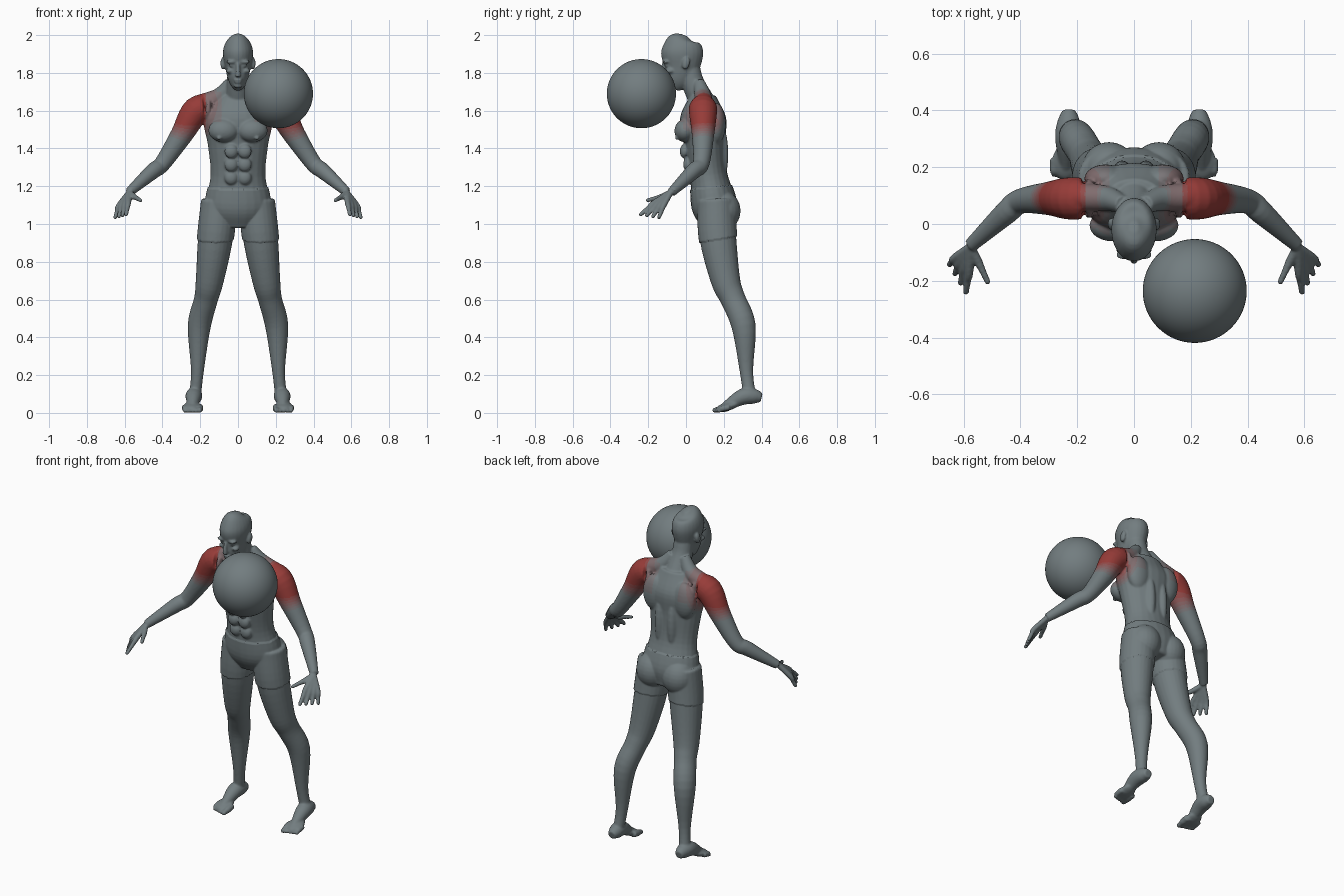
import bpy, bmesh, math
from mathutils import Vector, Matrix

cube = bpy.data.objects.get("Cube")
if cube:
    bpy.data.objects.remove(cube, do_unlink=True)


def material(name, colour):
    mat = bpy.data.materials.new(name)
    mat.use_nodes = True
    mat.diffuse_color = (*colour, 1)
    shader = mat.node_tree.nodes["Principled BSDF"]
    shader.inputs["Base Color"].default_value = (*colour, 1)
    return mat


# Grey body colour, blended in steps to the shoulder red
GREY, RED = Vector((.17, .205, .215)), Vector((.31, .045, .04))
STEPS = 6
grey = material("grey", GREY)
reds = [material(f"shoulder red {i}", GREY.lerp(RED, i / STEPS)) for i in range(1, STEPS + 1)]

bm = bmesh.new()


def ball(centre, radii, tilt=0):
    """Ellipsoid, tilted about the x axis."""
    matrix = (Matrix.Translation(centre) @ Matrix.Rotation(tilt, 4, 'X')
              @ Matrix.Diagonal((*radii, 1)))
    bmesh.ops.create_uvsphere(bm, u_segments=24, v_segments=14, radius=1, matrix=matrix)


def spline(a, b, c, d, t):
    """Point between b and c on a smooth curve through all four."""
    bend = 2 * a - 5 * b + 4 * c - d
    twist = 3 * b - a - 3 * c + d
    return b + ((c - a) * t + bend * t ** 2 + twist * t ** 3) / 2


def tube(stations, depth=1, sides=24, steps=5):
    """Closed smooth loft through (x, y, z, radius); depth flattens the section."""
    p = [Vector(station) for station in stations]
    p = [2 * p[0] - p[1]] + p + [2 * p[-1] - p[-2]]
    path = [spline(*span, k / steps) for span in zip(p, p[1:], p[2:], p[3:])
            for k in range(steps)]
    path.append(p[-2])
    rings = []
    for i, point in enumerate(path):
        ahead, behind = path[min(i + 1, len(path) - 1)], path[max(i - 1, 0)]
        axis = (ahead - behind).xyz.normalized()
        across = Vector((1, 0, 0))
        across = (across - axis * across.dot(axis)).normalized()
        outward = axis.cross(across) * depth
        ring = []
        for k in range(sides):
            angle = math.tau * k / sides
            offset = across * math.cos(angle) + outward * math.sin(angle)
            ring.append(bm.verts.new(point.xyz + offset * point.w))
        rings.append(ring)
    for lower, upper in zip(rings, rings[1:]):
        for k in range(sides):
            n = (k + 1) % sides
            bm.faces.new((lower[k], lower[n], upper[n], upper[k]))
    bm.faces.new(rings[0][::-1])
    bm.faces.new(rings[-1])


def digit(root, knuckle, tip, radius):
    """Finger or toe, tapering to a rounded tip."""
    root, knuckle, tip = Vector(root), Vector(knuckle), Vector(tip)
    end = radius * .7
    middle = knuckle.lerp(tip, .5)
    tube([(*root, radius), (*knuckle, radius), (*middle, radius * .8), (*tip, end)], sides=12)
    ball(tip, (end, end, end))


# Left side of the face: brow, eye, cheek, ear
ball((.034, -.108, 1.858), (.03, .018, .009))
ball((.033, -.103, 1.838), (.015, .011, .008))
ball((.043, -.085, 1.81), (.022, .024, .014))
ball((.08, 0, 1.85), (.013, .02, .034), tilt=-.25)

# Left chest, nipple, belly, shoulder blade, spine muscle and buttock
ball((.077, -.005, 1.495), (.08, .056, .062), tilt=-.2)
ball((.1, -.05, 1.455), (.012, .01, .01))
for row in range(3):
    ball((.036, .028 - .018 * row, 1.245 + .07 * row), (.036, .025, .038))
ball((.1, .16, 1.53), (.075, .05, .11))
ball((.042, .17, 1.37), (.036, .054, .18))
ball((.088, .195, 1.07), (.09, .088, .1))

# Left neck slope and arm
tube([(.04, .07, 1.75, .03), (.1, .09, 1.675, .045), (.2, .095, 1.635, .05)])
tube([(.13, .09, 1.61, .065), (.22, .09, 1.6, .075), (.3, .09, 1.47, .059),
      (.4, .08, 1.32, .044), (.45, .04, 1.28, .042), (.575, -.075, 1.17, .025)])

# Left fingers fan out evenly from the wrist, with the thumb apart
wrist = Vector((.576, -.08, 1.168))
for i in range(4):
    spread = i / 3
    digit(wrist, Vector((.58, -.165, 1.115)).lerp((.632, -.12, 1.095), spread),
          Vector((.592, -.24, 1.05)).lerp((.65, -.143, 1.035), spread), .0155)
digit(wrist, (.55, -.13, 1.145), (.516, -.203, 1.125), .0155)

# Left leg and kneecap
tube([(.1, .16, 1.12, .09), (.12, .17, .92, .092), (.15, .21, .7, .074), (.17, .25, .6, .063),
      (.205, .305, .46, .061), (.215, .32, .22, .034), (.23, .34, .07, .032)], depth=1.05)
ball((.172, .22, .61), (.036, .036, .045))

# Left foot: heel to instep, flat forefoot, five toes
tube([(.23, .4, .08, .024), (.23, .36, .088, .04), (.235, .3, .085, .043), (.24, .2, .03, .022)])
ball((.242, .22, .034), (.046, .065, .022), tilt=.25)
for i in range(5):
    radius = .02 if i == 0 else .016
    x, rest = .203 + .0195 * i, radius * .7
    digit((x, .23, .03), (x, .19, .022), (x, .152 + .006 * i, rest), radius)

# Mirror everything so far to the right side
copies = bmesh.ops.duplicate(bm, geom=bm.verts[:] + bm.edges[:] + bm.faces[:])["geom"]
for item in copies:
    if isinstance(item, bmesh.types.BMVert):
        item.co.x *= -1

# Torso, neck, head
tube([(0, .17, 1, .12), (0, .15, 1.1, .17), (0, .12, 1.26, .145), (0, .1, 1.42, .16),
      (0, .09, 1.56, .18), (0, .09, 1.68, .1)], depth=.68)
tube([(0, .1, 1.62, .07), (0, .04, 1.74, .06), (0, .02, 1.82, .055)])
tube([(0, -.07, 1.72, .025), (0, -.05, 1.76, .05), (0, -.025, 1.83, .068),
      (0, -.02, 1.91, .08), (0, -.02, 1.97, .06), (0, -.01, 2, .015)], depth=1.4)

# Nose, lips, chin
tube([(0, -.118, 1.85, .009), (0, -.127, 1.81, .012), (0, -.125, 1.78, .015)])
ball((0, -.11, 1.763), (.024, .012, .006))
ball((0, -.108, 1.75), (.021, .012, .007))
ball((0, -.095, 1.732), (.022, .016, .013))

# Fuse the parts into one smooth skin
bmesh.ops.recalc_face_normals(bm, faces=bm.faces)
parts = bpy.data.meshes.new("body_parts")
bm.to_mesh(parts)
bm.free()
body = bpy.data.objects.new("body", parts)
bpy.context.collection.objects.link(body)
remesh = body.modifiers.new("fuse", 'REMESH')
remesh.mode = 'VOXEL'
remesh.voxel_size = .006
soften = body.modifiers.new("soften", 'SMOOTH')
soften.factor, soften.iterations = .5, 4
depsgraph = bpy.context.evaluated_depsgraph_get()
skin = bpy.data.meshes.new_from_object(body.evaluated_get(depsgraph))
body.modifiers.clear()
body.data = skin
bpy.data.meshes.remove(parts)


# Raise the shorts slightly, leaving a step at the waist and hems
def in_shorts(point):
    hem = .89 + .17 * point.y
    waist = 1.18 + .1 * point.y
    return abs(point.x) < .3 and hem < point.z < waist


raised = [(vert, vert.co + vert.normal * .006) for vert in skin.vertices if in_shorts(vert.co)]
for vert, place in raised:
    vert.co = place

# Red shoulders fading down the arm, with a pale patch towards the neck
skin.materials.clear()
for mat in [grey] + reds:
    skin.materials.append(mat)
shoulder = Vector((.26, .085, 1.61))
for face in skin.polygons:
    centre = Vector((abs(face.center.x), face.center.y, face.center.z))
    strength = (.185 - (centre - shoulder).length) / .085
    if centre.x < .17:
        strength = min(strength, .4)
    if centre.x < .2 and 1.54 < centre.z < 1.7:
        strength = max(strength, .18)
    if centre.x < .085:
        strength = 0
    face.material_index = round(STEPS * max(0, min(1, strength)))

# Ball in front of the left shoulder
bpy.ops.mesh.primitive_uv_sphere_add(segments=64, ring_count=32, radius=.183,
                                     location=(.214, -.236, 1.69))
sphere = bpy.context.object
sphere.name = "ball"
sphere.data.materials.append(grey)

for ob in (body, sphere):
    bpy.ops.object.select_all(action='DESELECT')
    ob.select_set(True)
    bpy.context.view_layer.objects.active = ob
    bpy.ops.object.shade_smooth_by_angle(angle=math.radians(50))
